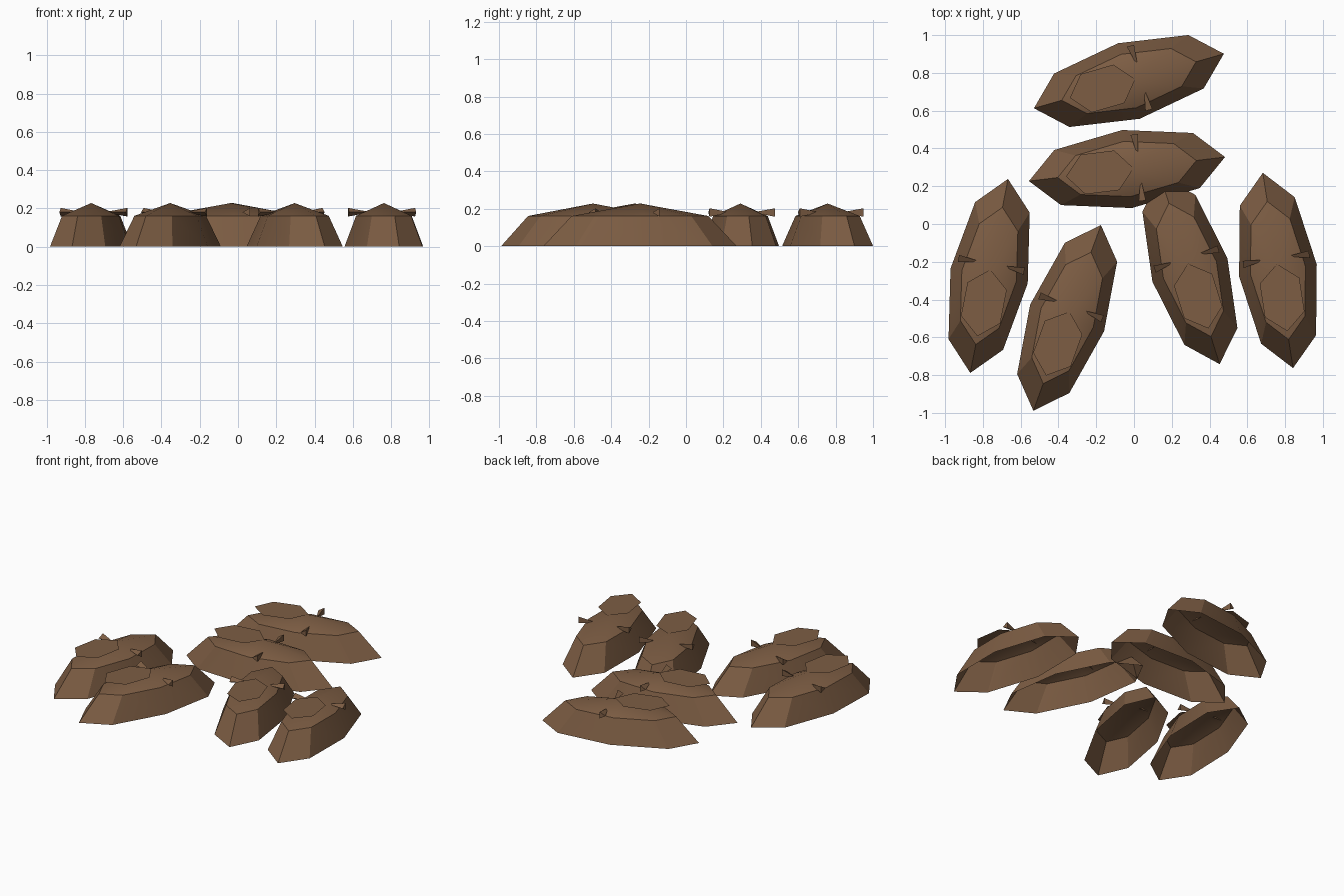
import bpy, bmesh
from math import cos, sin, pi, radians
from mathutils import Matrix, Vector

cube = bpy.data.objects.get("Cube")
if cube:
    bpy.data.objects.remove(cube)

LENGTH, WIDTH, HEIGHT = 0.523, 0.208, 0.228   # half length, half width, height of a mound

brown = bpy.data.materials.new("earth_brown")
brown.use_nodes = True
colour = (0.205, 0.11, 0.057, 1)
brown.diffuse_color = colour
brown.node_tree.nodes["Principled BSDF"].inputs["Base Color"].default_value = colour


def finish(bm, name, place, smooth=False):
    mesh = bpy.data.meshes.new(name)
    bm.to_mesh(mesh)
    bm.free()
    mesh.materials.append(brown)
    obj = bpy.data.objects.new(name, mesh)
    bpy.context.collection.objects.link(obj)
    obj.matrix_world = place
    if smooth:
        bpy.ops.object.select_all(action='DESELECT')
        obj.select_set(True)
        bpy.context.view_layer.objects.active = obj
        bpy.ops.object.shade_smooth_by_angle(angle=radians(30))


def add_shell(name, place):
    # open-bottomed half of a coarse stretched sphere
    bm = bmesh.new()
    bmesh.ops.create_uvsphere(bm, u_segments=8, v_segments=4, radius=1)
    low = [v for v in bm.verts if v.co.z < -0.1]
    bmesh.ops.delete(bm, geom=low, context='VERTS')
    bmesh.ops.scale(bm, vec=(LENGTH, WIDTH, HEIGHT), verts=bm.verts)
    finish(bm, name, place, smooth=True)


def add_plate(name, place):
    # thin six-sided sheet hovering over one end
    bm = bmesh.new()
    bm.faces.new([bm.verts.new((-0.145 + 0.18 * cos(i * pi / 3),
                                0.122 * sin(i * pi / 3), HEIGHT + 0.001))
                  for i in range(6)])
    finish(bm, name, place)


def add_spike(name, place, side):
    # three-sided spike lying flat, tip pointing at the middle
    bm = bmesh.new()
    r = 0.026
    base = [bm.verts.new((0.066 - r * cos(i * 2 * pi / 3), side * 0.177,
                          0.18 + r * sin(i * 2 * pi / 3))) for i in range(3)]
    tip = bm.verts.new((0.066, side * 0.057, 0.18))
    bm.faces.new(base)
    for i in range(3):
        bm.faces.new((base[i], base[(i + 1) % 3], tip))
    bmesh.ops.recalc_face_normals(bm, faces=bm.faces)
    finish(bm, name, place)


# centre x, centre y, heading in degrees
MOUNDS = {
    "back": (-0.027, 0.757, 16),
    "middle": (-0.037, 0.291, 7),
    "outer_right": (-0.767, -0.275, 79),
    "inner_right": (-0.354, -0.497, 70),
    "inner_left": (0.296, -0.243, 107.5),
    "outer_left": (0.762, -0.246, 98.8),
}
for label, (x, y, heading) in MOUNDS.items():
    place = Matrix.Translation(Vector((x, y, 0))) @ Matrix.Rotation(radians(heading), 4, 'Z')
    add_shell(label + "_mound", place)
    add_plate(label + "_top_plate", place)
    for side, word in ((1, "a"), (-1, "b")):
        add_spike(label + "_spike_" + word, place, side)
